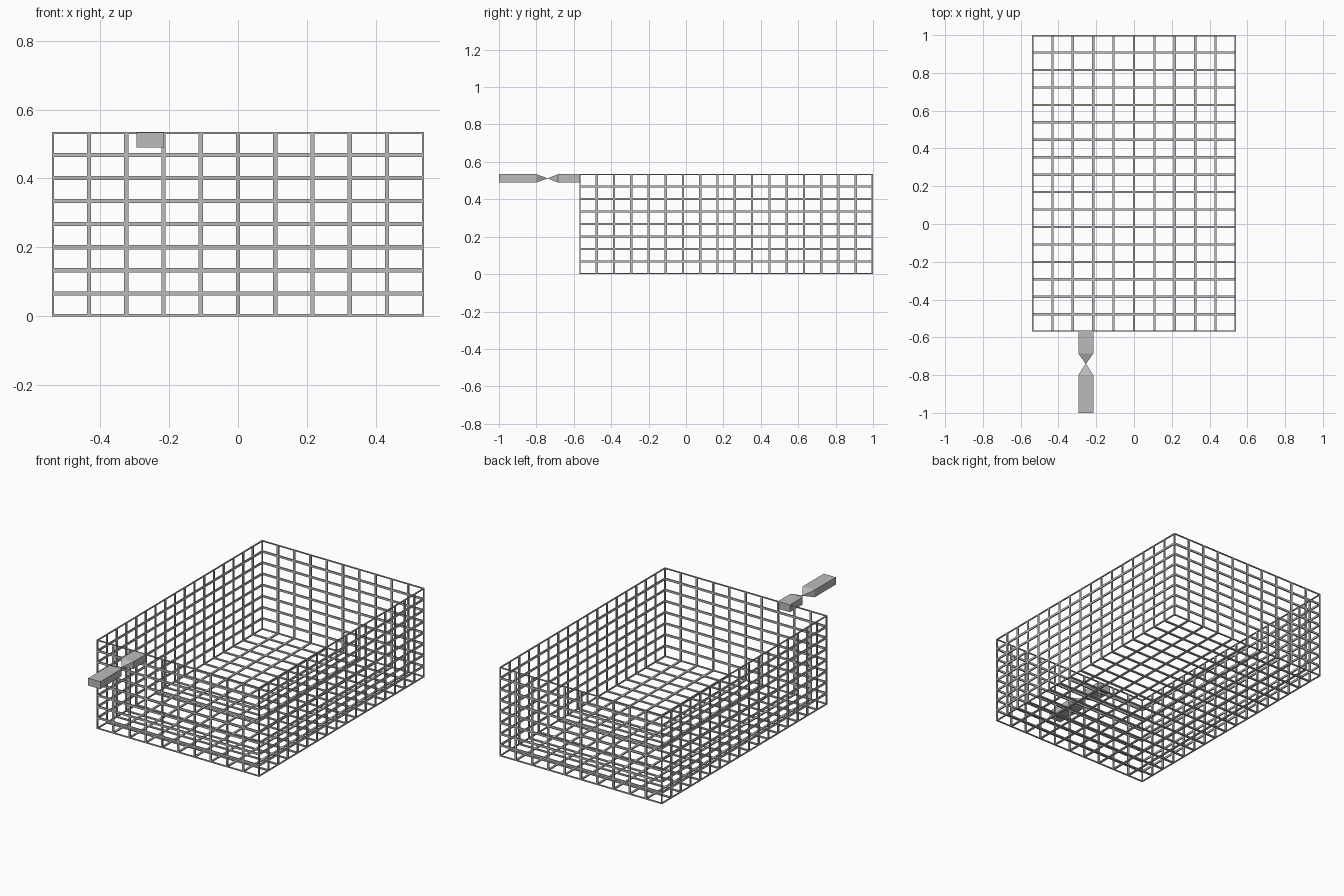
import bpy
import bmesh
from mathutils import Vector

if "Cube" in bpy.data.objects:
    bpy.data.objects.remove(bpy.data.objects["Cube"], do_unlink=True)

# Single grey metal
metal = bpy.data.materials.new("grey metal")
metal.use_nodes = True
grey = (0.5, 0.5, 0.5, 1)
metal.diffuse_color = grey
metal.node_tree.nodes["Principled BSDF"].inputs["Base Color"].default_value = grey

LOW = Vector((-0.54, -0.57, 0))
HIGH = Vector((0.54, 1.0, 0.535))
CELLS = (10, 17, 8)
BAR, DEPTH = 0.012, 0.007


def add_object(name, bm):
    bmesh.ops.recalc_face_normals(bm, faces=bm.faces)
    mesh = bpy.data.meshes.new(name)
    bm.to_mesh(mesh)
    bm.free()
    mesh.materials.append(metal)
    obj = bpy.data.objects.new(name, mesh)
    bpy.context.collection.objects.link(obj)
    return obj


def add_box(bm, low, high):
    verts = bmesh.ops.create_cube(bm, size=1)["verts"]
    for v in verts:
        v.co = Vector([high[i] if v.co[i] > 0 else low[i] for i in range(3)])


def lattice(name, normal, at_high):
    """Flat grid of bars in one side of the basket, kept inside its bounds."""
    bm = bmesh.new()
    for across in range(3):
        if across == normal:
            continue
        step = (HIGH[across] - LOW[across]) / CELLS[across]
        for i in range(CELLS[across] + 1):
            low, high = LOW.copy(), HIGH.copy()
            centre = LOW[across] + i * step
            low[across] = max(LOW[across], centre - BAR / 2)
            high[across] = min(HIGH[across], centre + BAR / 2)
            if at_high:
                low[normal] = HIGH[normal] - DEPTH
            else:
                high[normal] = LOW[normal] + DEPTH
            add_box(bm, low, high)
    return add_object(name, bm)


# Basket: four walls and a floor, open at the top
lattice("right_wall", 0, False)
lattice("left_wall", 0, True)
lattice("front_wall", 1, False)
lattice("back_wall", 1, True)
lattice("floor_grid", 2, False)

# Handle: rectangular bar pinched to a narrow neck
bm = bmesh.new()
rings = []
for y, scale in ((-1, 1), (-0.8, 1), (-0.74, 0.03), (-0.685, 1), (-0.565, 1)):
    rings.append([bm.verts.new((-0.255 + sx * 0.04 * scale, y, 0.512 + sz * 0.022 * scale))
                  for sx, sz in ((-1, -1), (1, -1), (1, 1), (-1, 1))])
for a, b in zip(rings, rings[1:]):
    for i in range(4):
        j = (i + 1) % 4
        bm.faces.new((a[i], a[j], b[j], b[i]))
bm.faces.new(rings[0])
bm.faces.new(rings[-1])
add_object("handle", bm)
